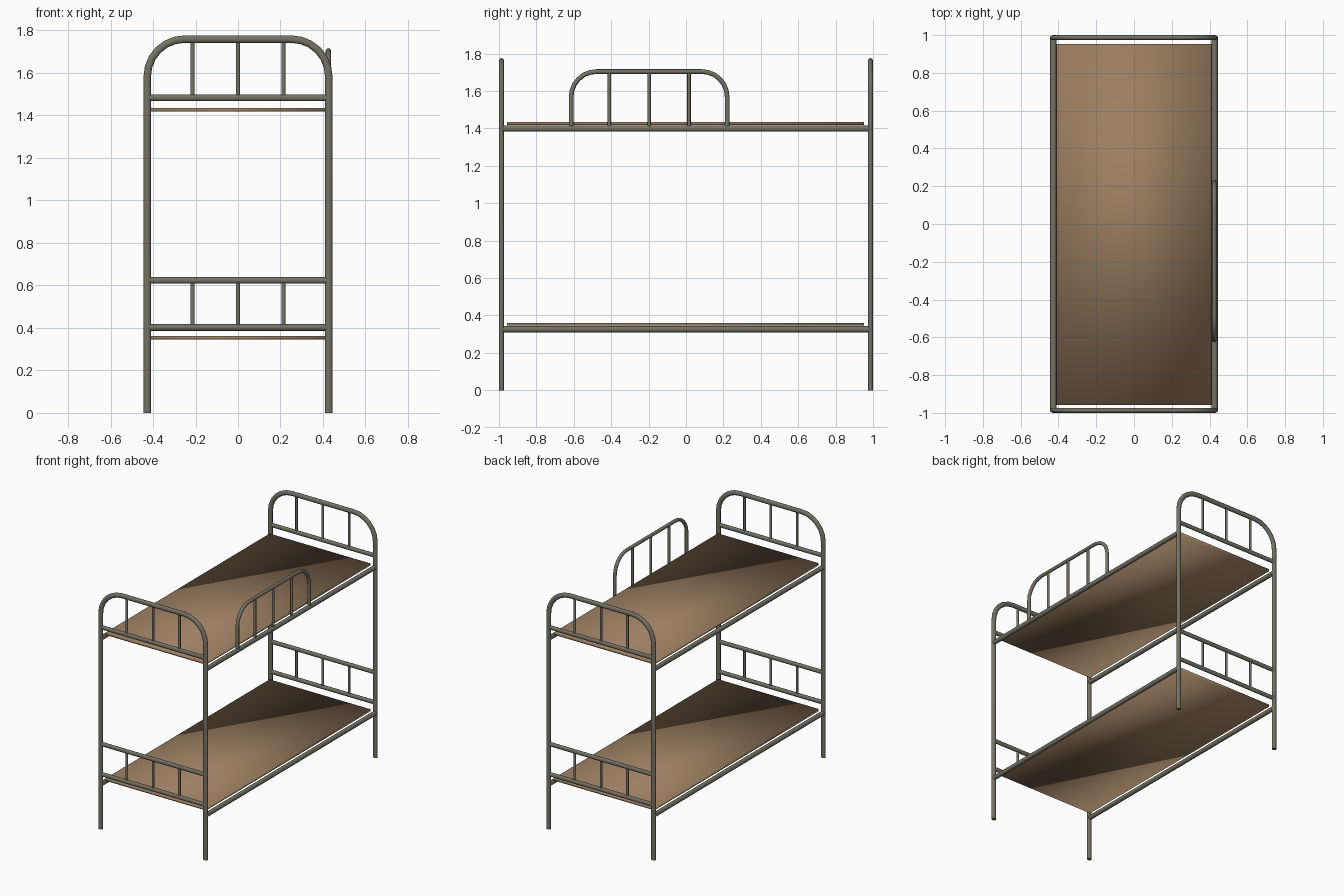
import bpy, bmesh
from math import pi, sin, cos, radians

cube = bpy.data.objects.get("Cube")
if cube:
    bpy.data.objects.remove(cube, do_unlink=True)


def material(name, rgb):
    m = bpy.data.materials.new(name)
    m.use_nodes = True
    m.diffuse_color = (*rgb, 1)
    m.node_tree.nodes["Principled BSDF"].inputs["Base Color"].default_value = (*rgb, 1)
    return m


METAL = material("grey_metal", (0.18, 0.17, 0.13))
WOOD = material("brown_board", (0.33, 0.21, 0.12))


def tube(name, points, radius, location=(0, 0, 0), flatten=1.0):
    """Round tube along a path, optionally squashed along y."""
    curve = bpy.data.curves.new(name, "CURVE")
    curve.dimensions = "3D"
    curve.bevel_depth = radius
    curve.bevel_resolution = 4
    curve.use_fill_caps = True
    spline = curve.splines.new("POLY")
    spline.points.add(len(points) - 1)
    for p, co in zip(spline.points, points):
        p.co = (*co, 1)
    temp = bpy.data.objects.new(name + "_path", curve)
    bpy.context.collection.objects.link(temp)
    deps = bpy.context.evaluated_depsgraph_get()
    mesh = bpy.data.meshes.new_from_object(temp.evaluated_get(deps))
    bpy.data.objects.remove(temp, do_unlink=True)
    bm = bmesh.new()
    bm.from_mesh(mesh)
    bmesh.ops.remove_doubles(bm, verts=bm.verts, dist=0.0001)
    bmesh.ops.recalc_face_normals(bm, faces=bm.faces)
    bm.to_mesh(mesh)
    bm.free()
    mesh.shade_smooth()
    mesh.set_sharp_from_angle(angle=radians(45))
    mesh.materials.clear()
    mesh.materials.append(METAL)
    obj = bpy.data.objects.new(name, mesh)
    obj.location = location
    obj.scale.y = flatten
    bpy.context.collection.objects.link(obj)
    return obj


def arch(half, foot, top, bend, steps=6):
    """Upside-down U as (across, height) pairs with rounded corners."""
    arc = [(half - bend + bend * cos(a), top - bend + bend * sin(a))
           for a in (pi / 2 * i / steps for i in range(steps + 1))]
    right = [(half, foot)] + arc
    return right + [(-u, z) for u, z in reversed(right)]


HALF_W, END_Y = 0.427, 0.9865

# Head and foot frames
for end, y in (("front", -END_Y), ("back", END_Y)):
    place = dict(location=(0, y, 0), flatten=0.78)
    tube(end + "_post_arch", [(u, 0, z) for u, z in arch(HALF_W, 0, 1.759, 0.175)],
         0.0175, **place)
    for label, z in (("upper", 1.483), ("middle", 0.624), ("lower", 0.402)):
        tube(f"{end}_{label}_crossbar", [(-0.42, 0, z), (0.42, 0, z)], 0.0155, **place)
    for label, low, high in (("upper", 1.483, 1.759), ("lower", 0.402, 0.624)):
        for x in (-0.214, 0, 0.214):
            tube(f"{end}_{label}_spindle", [(x, 0, low), (x, 0, high)], 0.0095, **place)

# Side rails and bed boards
for label, z in (("upper", 1.399), ("lower", 0.326)):
    for side, x in (("right", -HALF_W), ("left", HALF_W)):
        tube(f"{label}_{side}_rail", [(x, -0.982, z), (x, 0.982, z)], 0.0165)

    bm = bmesh.new()
    bmesh.ops.create_cube(bm, size=1)
    for v in bm.verts:
        v.co.x *= 0.82
        v.co.y *= 1.91
        v.co.z *= 0.016
    # Split the broad faces along opposite diagonals
    for sign in (1, -1):
        corners = [v for v in bm.verts
                   if v.co.z * sign > 0 and v.co.x * v.co.y * sign > 0]
        bmesh.ops.connect_verts(bm, verts=corners)
    mesh = bpy.data.meshes.new(label + "_bed_board")
    bm.to_mesh(mesh)
    bm.free()
    mesh.shade_smooth()
    mesh.materials.append(WOOD)
    board = bpy.data.objects.new(label + "_bed_board", mesh)
    board.location = (0, -0.002, z + 0.027)
    bpy.context.collection.objects.link(board)

# Guard rail on the upper left side
GUARD = (0.425, -0.197, 0)
tube("guard_rail_arch", [(0, u, z) for u, z in arch(0.417, 1.4, 1.704, 0.135)], 0.0125, GUARD)
for y in (-0.213, 0, 0.213):
    tube("guard_spindle", [(0, y, 1.4), (0, y, 1.704)], 0.0095, GUARD)
